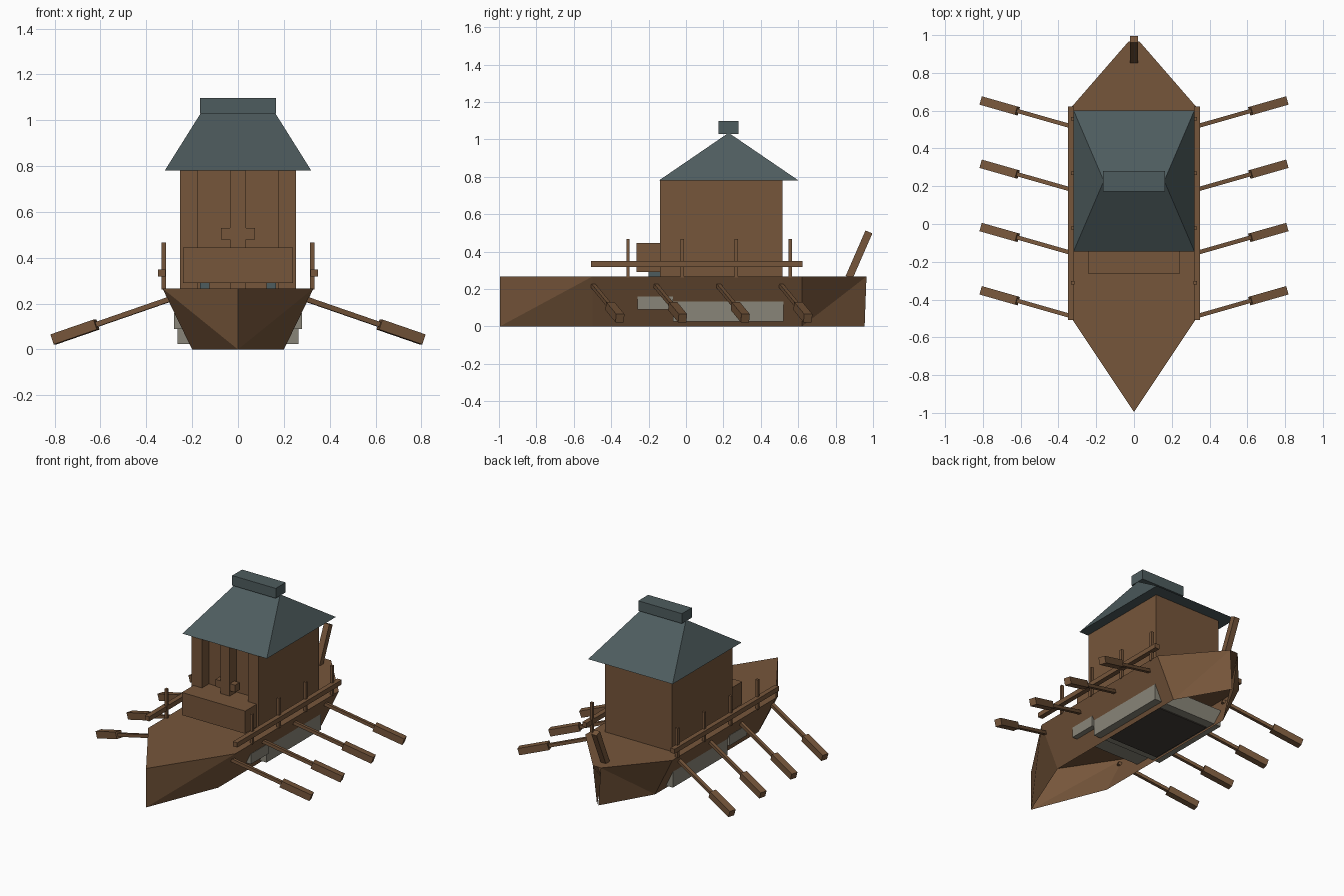
import bpy, bmesh
from mathutils import Vector

if "Cube" in bpy.data.objects:
    bpy.data.objects.remove(bpy.data.objects["Cube"])


def material(name, rgb):
    m = bpy.data.materials.new(name)
    m.diffuse_color = (*rgb, 1)
    m.use_nodes = True
    m.node_tree.nodes["Principled BSDF"].inputs["Base Color"].default_value = m.diffuse_color
    return m


WOOD = material("brown wood", (0.180, 0.092, 0.043))
SLATE = material("slate roof", (0.076, 0.107, 0.112))
STONE = material("grey ballast", (0.25, 0.235, 0.19))
DARK = material("dark underside", (0.055, 0.046, 0.038))


def mesh_object(name, verts, faces, mat):
    me = bpy.data.meshes.new(name)
    me.from_pydata([tuple(v) for v in verts], [], faces)
    bm = bmesh.new()
    bm.from_mesh(me)
    bmesh.ops.recalc_face_normals(bm, faces=bm.faces)
    bm.to_mesh(me)
    bm.free()
    me.materials.append(mat)
    ob = bpy.data.objects.new(name, me)
    bpy.context.collection.objects.link(ob)
    return ob


BOX_FACES = [(0, 1, 3, 2), (4, 6, 7, 5), (0, 4, 5, 1),
             (2, 3, 7, 6), (0, 2, 6, 4), (1, 5, 7, 3)]


def box(name, x, y, z, mat=WOOD):
    """Box from (min, max) ranges."""
    return mesh_object(name, [(a, b, c) for a in x for b in y for c in z],
                       BOX_FACES, mat)


def beam(name, start, end, width, mat=WOOD):
    """Square bar running between two points."""
    start, end = Vector(start), Vector(end)
    d = (end - start).normalized()
    side = d.cross(Vector((0, 0, 1))).normalized()
    up = side.cross(d)
    h = width / 2
    verts = [p + side * a + up * b for p in (start, end)
             for a in (-h, h) for b in (-h, h)]
    return mesh_object(name, verts, BOX_FACES, mat)


# Hull: flaring triangulated sides under a flat deck, open below and at the stern
TOP = 0.267
verts = [(0, -0.995, TOP), (0, -0.995, 0)]
for s in (1, -1):
    verts += [(s * 0.33, -0.5, TOP), (s * 0.33, 0.62, TOP), (s * 0.03, 0.965, TOP),
              (s * 0.2, -0.5, 0), (s * 0.2, 0.62, 0), (s * 0.005, 0.955, 0)]
faces = [(0, 2, 3, 4, 10, 9, 8)]
for o in (2, 8):
    faces += [(0, 1, o), (1, o + 3, o), (o, o + 3, o + 4, o + 1),
              (o + 1, o + 4, o + 2), (o + 4, o + 5, o + 2)]
mesh_object("hull", verts, faces, WOOD)

# Grey ballast blocks poking through the hull sides
box("rear_ballast", (-0.265, 0.265), (-0.07, 0.52), (0.025, 0.14), STONE)
box("front_ballast", (-0.28, 0.28), (-0.26, -0.07), (0.09, 0.16), STONE)
box("bottom_panel", (-0.2, 0.2), (-0.02, 0.46), (0.018, 0.0245), DARK)

# Cabin with a columned front
box("cabin", (-0.253, 0.253), (-0.065, 0.515), (TOP, 0.78))
for name, a, b in (("left_column", -0.253, -0.175),
                   ("middle_column", -0.035, 0.035),
                   ("right_column", 0.175, 0.253)):
    box(name, (a, b), (-0.14, -0.065), (TOP, 0.78))
box("door_bar", (-0.075, 0.075), (-0.138, -0.09), (0.48, 0.53))

# Raised front step on small slate feet
box("front_step", (-0.24, 0.24), (-0.265, -0.066), (0.29, 0.445))
for s in (-1, 1):
    box("step_foot", sorted((s * 0.125, s * 0.165)), (-0.2, -0.12), (TOP, 0.29), SLATE)

# Hipped roof with ridge cap
roof = [(-0.32, -0.145, 0.78), (0.32, -0.145, 0.78), (0.32, 0.602, 0.78),
        (-0.32, 0.602, 0.78), (-0.16, 0.228, 1.035), (0.16, 0.228, 1.035)]
mesh_object("roof", roof, [(0, 1, 5, 4), (1, 2, 5), (2, 3, 4, 5), (3, 0, 4),
                           (0, 3, 2, 1)], SLATE)
box("ridge_cap", (-0.165, 0.165), (0.173, 0.28), (1.03, 1.098), SLATE)

# Railings and oars, mirrored left and right
for s, side in ((1, "right"), (-1, "left")):
    box(side + "_rail", sorted((s * 0.317, s * 0.35)), (-0.508, 0.622), (0.318, 0.35))
    for i in range(4):
        py = -0.31 + i * 0.289
        box(side + "_rail_post", sorted((s * 0.314, s * 0.333)),
            (py - 0.009, py + 0.009), (TOP - 0.005, 0.466))
        y0 = -0.5 + i * 0.335
        inner = Vector((s * 0.29, y0, 0.222))
        tip = Vector((s * 0.805, y0 + 0.147, 0.044))
        neck = inner.lerp(tip, 0.635)
        beam(side + "_oar_shaft", inner, neck, 0.022)
        beam(side + "_oar_blade", neck, tip, 0.046)

# Leaning steering bar at the stern
beam("steering_bar", (0, 0.872, 0.262), (0, 0.978, 0.505), 0.04)
